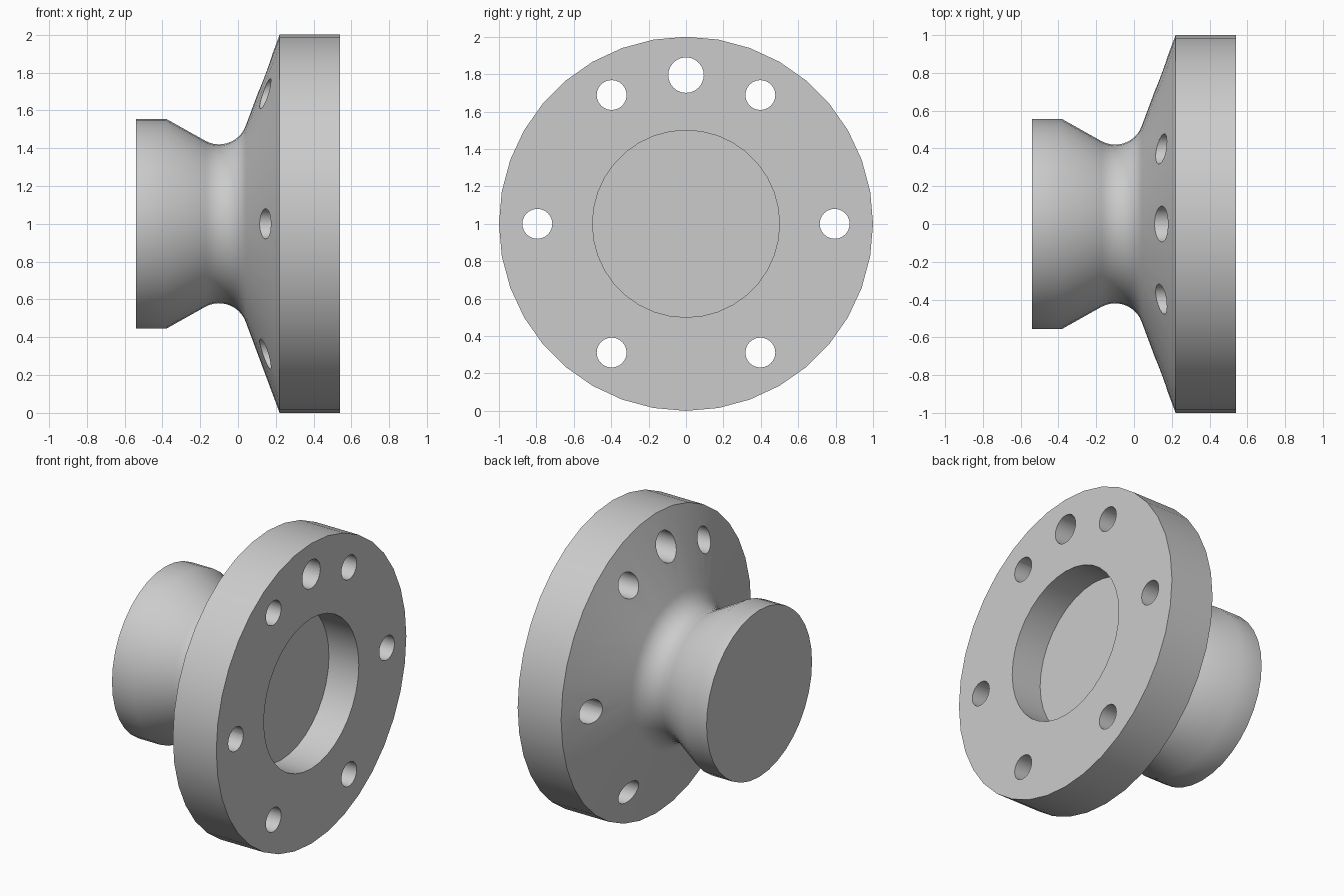
import bpy, bmesh
from math import sin, cos, pi, radians
from mathutils import Matrix, Vector

cube = bpy.data.objects.get("Cube")
if cube:
    bpy.data.objects.remove(cube, do_unlink=True)

SIDES = 36
CENTRE = Vector((0, 0, 1))

grey = bpy.data.materials.new("plain_grey")
grey.use_nodes = True
colour = (0.6, 0.6, 0.6, 1)
grey.diffuse_color = colour
grey.node_tree.nodes["Principled BSDF"].inputs["Base Color"].default_value = colour


def make_object(name, bm):
    mesh = bpy.data.meshes.new(name)
    bmesh.ops.recalc_face_normals(bm, faces=bm.faces)
    bm.to_mesh(mesh)
    bm.free()
    obj = bpy.data.objects.new(name, mesh)
    bpy.context.collection.objects.link(obj)
    mesh.materials.append(grey)
    return obj


def lathe(name, profile):
    """Revolve (x, radius) points about the horizontal axis, capping both ends."""
    bm = bmesh.new()
    rings = []
    for x, r in profile:
        angles = [2 * pi * i / SIDES for i in range(SIDES)]
        rings.append([bm.verts.new(CENTRE + Vector((x, r * sin(a), r * cos(a)))) for a in angles])
    for a, b in zip(rings, rings[1:]):
        for i in range(SIDES):
            j = (i + 1) % SIDES
            bm.faces.new((a[i], a[j], b[j], b[i]))
    bm.faces.new(rings[0])
    bm.faces.new(rings[-1])
    return make_object(name, bm)


# Hub, waisted neck and flange in one turned profile, with a round waist fillet
waist = [(-0.1 + 0.15 * sin(radians(a)), 0.57 - 0.15 * cos(radians(a)))
         for a in range(-29, 71, 9)]
profile = [(-0.54, 0.555), (-0.38, 0.555)] + waist + [(0.22, 1), (0.54, 1)]
# Blind recess in the flange face
profile += [(0.54, 0.5), (0.32, 0.5)]
body = lathe("flanged_hub", profile)

# Bolt holes on a circle, plus one larger hole at the top
holes = [(0.795, 60 * k + 30, 0.08) for k in range(6)]
holes = [(d, a + 0, r) for d, a, r in holes] + [(0.795, 90, 0.095)]
holes = [(d, a - 30 if r < 0.09 else a, r) for d, a, r in holes]
bm = bmesh.new()
for dist, angle, radius in holes:
    a = radians(angle)
    place = Matrix.Translation(CENTRE + Vector((0.3, dist * cos(a), dist * sin(a))))
    bmesh.ops.create_cone(bm, cap_ends=True, segments=24, radius1=radius, radius2=radius,
                          depth=1, matrix=place @ Matrix.Rotation(pi / 2, 4, 'Y'))
cutter = make_object("hole_cutter", bm)

cut = body.modifiers.new("bolt_holes", 'BOOLEAN')
cut.object = cutter
cut.operation = 'DIFFERENCE'
cut.solver = 'EXACT'

bpy.ops.object.select_all(action='DESELECT')
body.select_set(True)
bpy.context.view_layer.objects.active = body
bpy.ops.object.modifier_apply(modifier=cut.name)
bpy.data.objects.remove(cutter, do_unlink=True)
bpy.ops.object.shade_smooth_by_angle(angle=radians(30))
